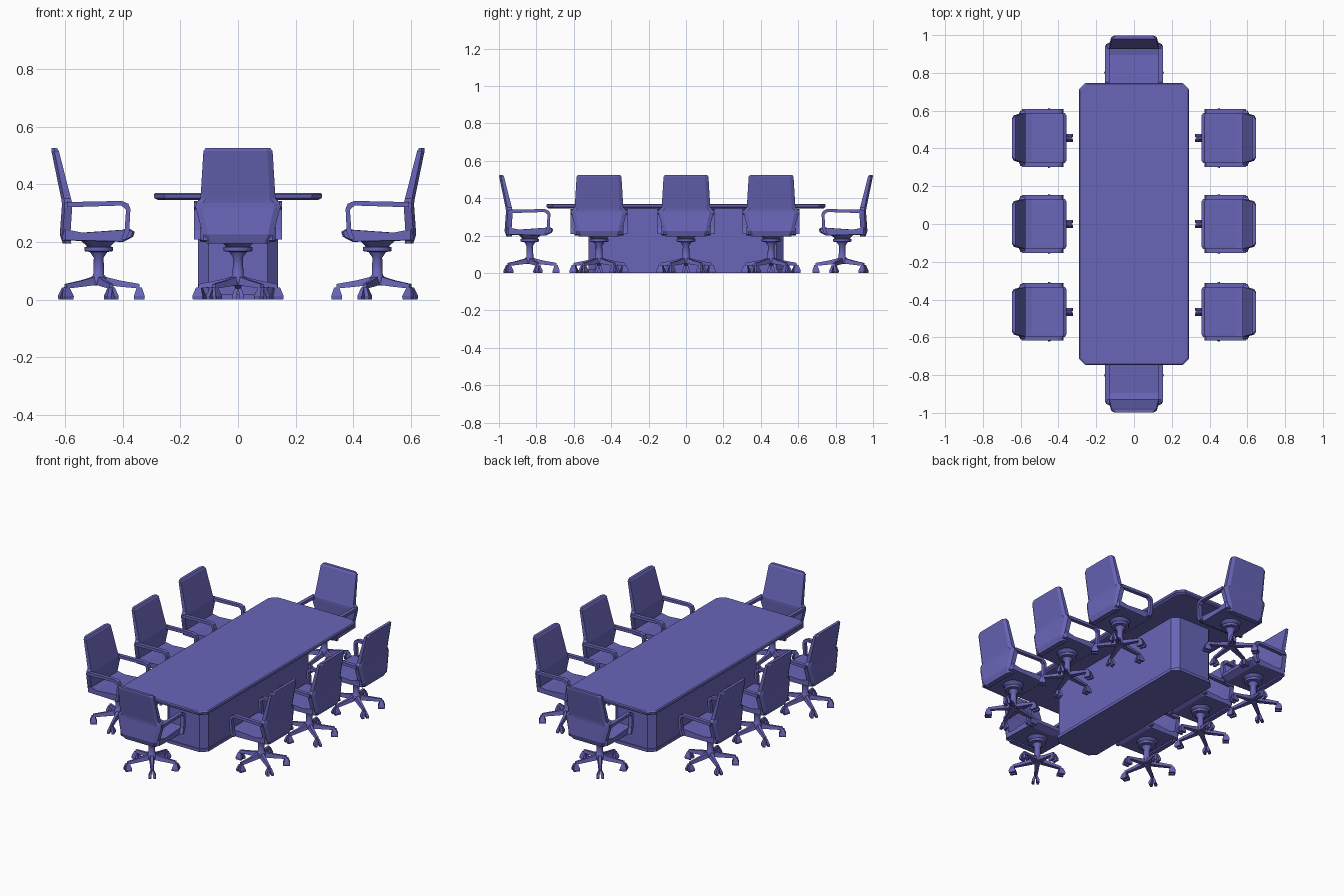
import bpy, bmesh, math
from mathutils import Matrix, Vector

if "Cube" in bpy.data.objects:
    bpy.data.objects.remove(bpy.data.objects["Cube"])

mat = bpy.data.materials.new("violet blue")
mat.diffuse_color = (0.14, 0.13, 0.48, 1)
mat.use_nodes = True
mat.node_tree.nodes["Principled BSDF"].inputs["Base Color"].default_value = mat.diffuse_color


def make_mesh(name, bm):
    bmesh.ops.recalc_face_normals(bm, faces=bm.faces)
    me = bpy.data.meshes.new(name)
    bm.to_mesh(me)
    bm.free()
    me.materials.append(mat)
    return me


def place(name, me, matrix=Matrix()):
    ob = bpy.data.objects.new(name, me)
    bpy.context.collection.objects.link(ob)
    ob.matrix_world = matrix
    return ob


def loft(bm, rings):
    # closed skin through rings with equal point counts, capped at both ends
    vs = [[bm.verts.new(p) for p in r] for r in rings]
    n = len(rings[0])
    for a, b in zip(vs, vs[1:]):
        for i in range(n):
            j = (i + 1) % n
            bm.faces.new((a[i], a[j], b[j], b[i]))
    bm.faces.new(vs[0][::-1])
    bm.faces.new(vs[-1])


def octagon(hx, hy, c, z):
    return [(hx, -hy + c, z), (hx, hy - c, z), (hx - c, hy, z), (-hx + c, hy, z),
            (-hx, hy - c, z), (-hx, -hy + c, z), (-hx + c, -hy, z), (hx - c, -hy, z)]


def side_prism(bm, profile, stations):
    # profile in (y, z), skinned across x; stations = (x, scale about profile centre)
    cy = sum(p[0] for p in profile) / len(profile)
    cz = sum(p[1] for p in profile) / len(profile)
    loft(bm, [[(x, cy + (y - cy) * s, cz + (z - cz) * s) for y, z in profile]
              for x, s in stations])


def disc(r, z, n=12):
    return [(r * math.cos(2 * math.pi * i / n), r * math.sin(2 * math.pi * i / n), z)
            for i in range(n)]


# table top with chamfered corners and slim edge
bm = bmesh.new()
loft(bm, [octagon(.278, .735, .03, .345), octagon(.29, .745, .035, .352),
          octagon(.292, .747, .035, .365), octagon(.286, .741, .035, .37)])
place("table_top", make_mesh("table_top", bm))

# table pedestal and plinth
bm = bmesh.new()
loft(bm, [octagon(.138, .52, .035, .015), octagon(.138, .52, .035, .347)])
place("table_base", make_mesh("table_base", bm))
bm = bmesh.new()
loft(bm, [octagon(.143, .526, .035, .0), octagon(.143, .526, .035, .018)])
place("table_plinth", make_mesh("table_plinth", bm))

parts = {}

# seat cushion, facing +y
bm = bmesh.new()
side_prism(bm, [(-.125, .205), (.085, .2), (.12, .218), (.125, .235), (.11, .244),
                (-.06, .232), (-.125, .245)],
           [(-.132, .93), (-.12, 1), (.12, 1), (.132, .93)])
parts["seat"] = make_mesh("seat", bm)

# backrest: (z, rear y, front y, half width)
bm = bmesh.new()
rings = []
for z, yb, yf, w in [(.195, -.125, -.095, .108), (.225, -.135, -.098, .122),
                     (.32, -.128, -.092, .147), (.335, -.128, -.092, .146),
                     (.35, -.130, -.096, .130), (.515, -.164, -.138, .120),
                     (.525, -.163, -.145, .112)]:
    rings.append([(-w, yf, z), (-w, yb + .01, z), (-w * .85, yb, z), (w * .85, yb, z),
                  (w, yb + .01, z), (w, yf, z)])
loft(bm, rings)
parts["backrest"] = make_mesh("backrest", bm)

# armrests: bent bar, mirrored
bm = bmesh.new()
bar = [(-.11, .338), (.08, .342), (.103, .332), (.11, .315), (.106, .235), (.095, .208),
       (.078, .208), (.09, .24), (.095, .312), (.078, .326), (-.11, .32)]
for s in (-1, 1):
    loft(bm, [[(s * x, y, z) for y, z in bar] for x in (.13, .153)])
parts["armrests"] = make_mesh("armrests", bm)

# column, hub and seat mount as one turned shape
bm = bmesh.new()
loft(bm, [disc(r, z) for r, z in [(.022, .048), (.028, .058), (.028, .075), (.019, .085),
                                  (.017, .145), (.03, .165), (.05, .168), (.05, .182),
                                  (.04, .184), (.06, .203)]])
me = make_mesh("column", bm)
for p in me.polygons:
    p.use_smooth = len(p.vertices) == 4 and abs(p.normal.z) < .8
parts["column"] = me

# five spokes with flared castors
spokes, castors = bmesh.new(), bmesh.new()
for k in range(5):
    rot = Matrix.Rotation(2 * math.pi * k / 5, 3, 'Z')

    def box(bm, sections):
        loft(bm, [[rot @ Vector(p) for p in s] for s in sections])

    box(spokes, [[(-w, y, z0), (w, y, z0), (w * .6, y, z1), (-w * .6, y, z1)]
                 for y, w, z0, z1 in [(.01, .016, .052, .082), (.07, .012, .045, .067),
                                      (.142, .009, .038, .054)]])
    for s in (-1, 1):
        box(castors, [[(s * a, y0, z), (s * b, y0, z), (s * b, y1, z), (s * a, y1, z)]
                      for a, b, y0, y1, z in [(.006, .02, .122, .158, 0),
                                              (.005, .021, .122, .16, .012),
                                              (0, .01, .132, .15, .042)]])
parts["spokes"] = make_mesh("spokes", spokes)
parts["castors"] = make_mesh("castors", castors)

# eight chairs around the table
spots = [("front", 0, -.835, 0), ("rear", 0, .835, math.pi)]
for i, y in enumerate((-.465, 0, .455)):
    spots.append((f"left_{i + 1}", -.483, y, -math.pi / 2))
    spots.append((f"right_{i + 1}", .483, y, math.pi / 2))
for label, x, y, a in spots:
    m = Matrix.Translation((x, y, 0)) @ Matrix.Rotation(a, 4, 'Z')
    for part, me in parts.items():
        place(f"chair_{label}_{part}", me, m)
